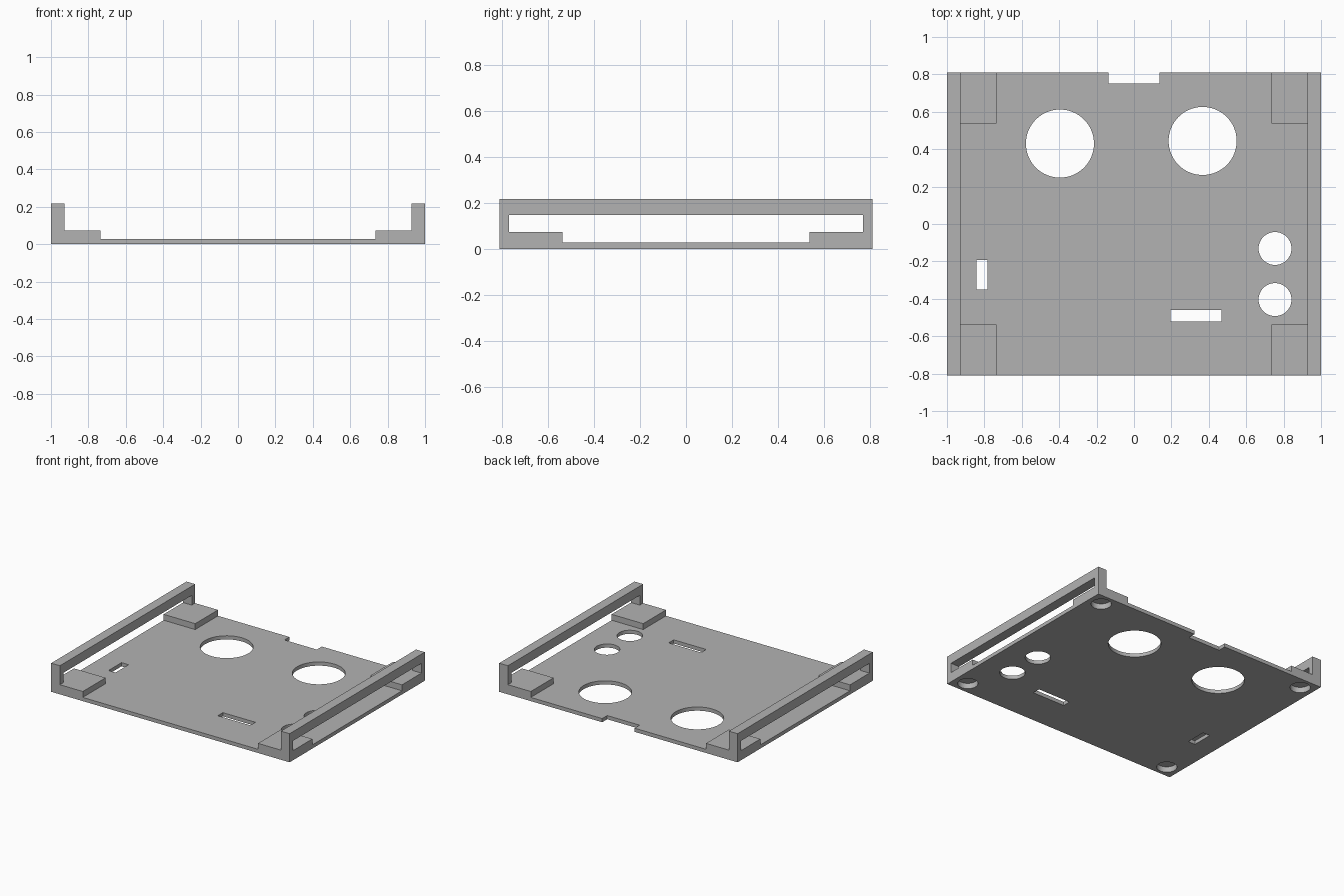
import bpy
import math

cube = bpy.data.objects.get("Cube")
if cube:
    bpy.data.objects.remove(cube, do_unlink=True)

grey = bpy.data.materials.new("light_grey")
grey.use_nodes = True
GREY = (0.45, 0.45, 0.45, 1)
grey.diffuse_color = GREY
grey.node_tree.nodes["Principled BSDF"].inputs["Base Color"].default_value = GREY

# Main dimensions: half sizes and heights
HX, HY = 1.0, 0.81
PLATE, BLOCK, SLOT_TOP, TOP = 0.028, 0.073, 0.147, 0.217


def box(name, x0, x1, y0, y1, z0, z1):
    bpy.ops.mesh.primitive_cube_add(size=1, location=((x0 + x1) / 2, (y0 + y1) / 2, (z0 + z1) / 2))
    ob = bpy.context.object
    ob.name = name
    ob.scale = (x1 - x0, y1 - y0, z1 - z0)
    bpy.ops.object.transform_apply(location=True, rotation=False, scale=True)
    ob.data.materials.append(grey)
    return ob


def cylinder(name, x, y, radius, z0, z1):
    bpy.ops.mesh.primitive_cylinder_add(vertices=64, radius=radius, depth=z1 - z0,
                                        location=(x, y, (z0 + z1) / 2))
    ob = bpy.context.object
    ob.name = name
    ob.data.materials.append(grey)
    return ob


def combine(target, part, operation):
    """Boolean the part into the target and remove the part."""
    mod = target.modifiers.new(part.name, "BOOLEAN")
    mod.operation = operation
    mod.solver = "EXACT"
    mod.object = part
    bpy.context.view_layer.objects.active = target
    bpy.ops.object.modifier_apply(modifier=mod.name)
    bpy.data.objects.remove(part, do_unlink=True)


# Base plate
tray = box("mounting_tray", -HX, HX, -HY, HY, 0, PLATE)

# Corner blocks, flush with the outer edges
for sx in (-1, 1):
    for sy in (-1, 1):
        xs = sorted((sx * 0.735, sx * HX))
        ys = sorted((sy * 0.537, sy * HY))
        combine(tray, box("corner_block", *xs, *ys, 0, BLOCK), "UNION")

# Side rails: a bar on two thin posts
for sx in (-1, 1):
    xs = sorted((sx * 0.927, sx * HX))
    rail = box("side_rail", *xs, -HY, HY, BLOCK, TOP)
    combine(rail, box("rail_opening", -2, 2, -0.77, 0.77, 0, SLOT_TOP), "DIFFERENCE")
    combine(tray, rail, "UNION")

# Round holes through the plate
for x, y, r in ((-0.396, 0.43, 0.182), (0.367, 0.444, 0.182),
                (0.754, -0.131, 0.088), (0.754, -0.404, 0.088)):
    combine(tray, cylinder("round_hole", x, y, r, -0.1, 0.1), "DIFFERENCE")

# Rectangular slots and the back edge notch
for x0, x1, y0, y1 in ((-0.842, -0.783, -0.35, -0.193),
                       (0.195, 0.468, -0.521, -0.46),
                       (-0.136, 0.136, 0.75, 0.9)):
    combine(tray, box("slot", x0, x1, y0, y1, -0.1, 0.1), "DIFFERENCE")

# Blind foot pockets under the corner blocks
for sx in (-1, 1):
    for sy in (-1, 1):
        pocket = cylinder("foot_pocket", sx * (HX - 0.105), sy * (HY - 0.095), 0.07, -0.1, 0.042)
        combine(tray, pocket, "DIFFERENCE")

# Smooth hole walls, sharp edges elsewhere
bpy.ops.object.select_all(action="DESELECT")
tray.select_set(True)
bpy.context.view_layer.objects.active = tray
bpy.ops.object.shade_smooth_by_angle(angle=math.radians(30))
